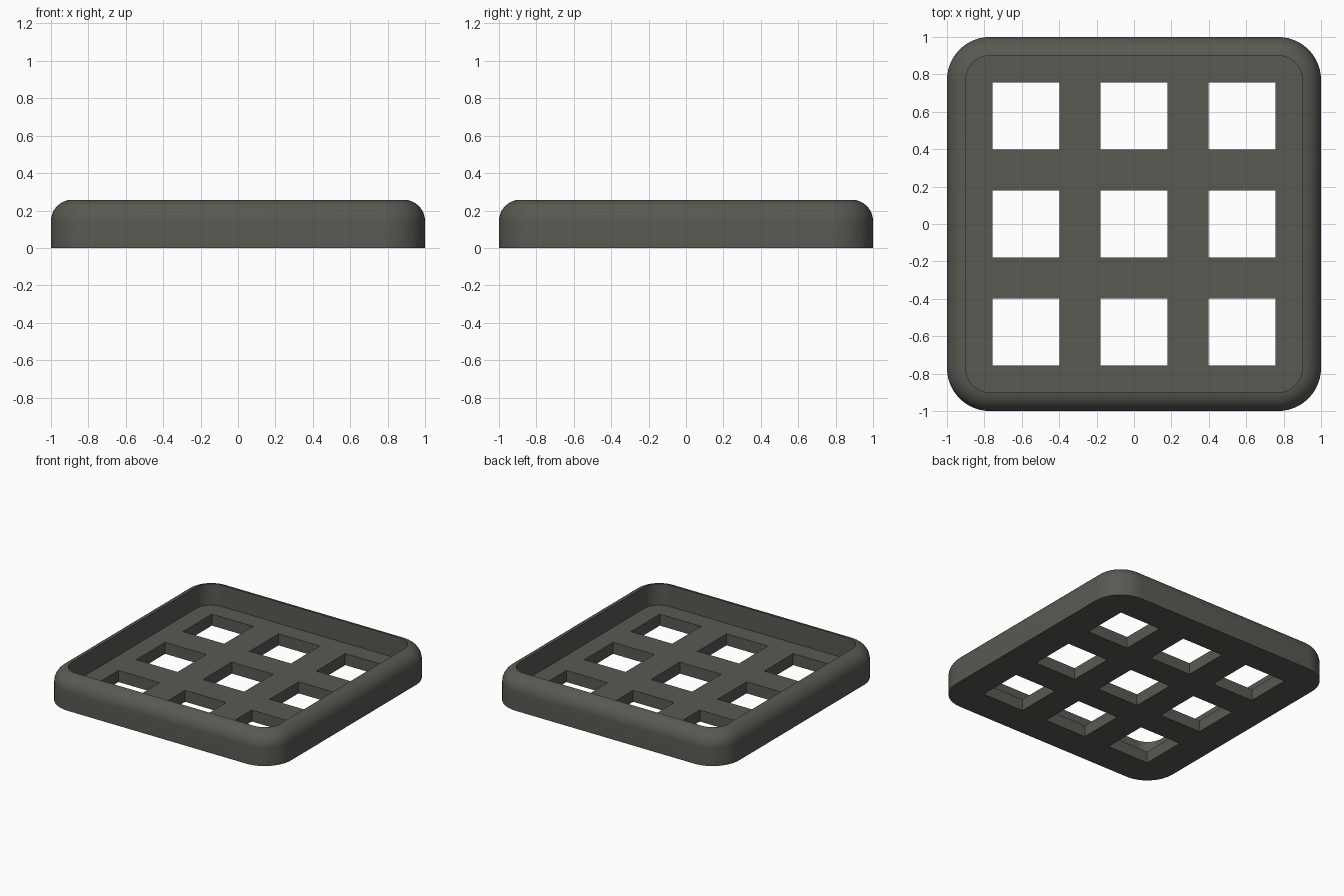
import bpy, bmesh, math

if "Cube" in bpy.data.objects:
    bpy.data.objects.remove(bpy.data.objects["Cube"])

HEIGHT, FLOOR = 0.258, 0.09
CORNER, FILLET, WALL = 0.23, 0.115, 0.10
HOLE, PITCH = 0.357, 0.577

mat = bpy.data.materials.new("dark warm grey")
mat.diffuse_color = (0.1, 0.1, 0.087, 1)
mat.use_nodes = True
mat.node_tree.nodes["Principled BSDF"].inputs["Base Color"].default_value = mat.diffuse_color


def add_object(name, bm):
    bmesh.ops.recalc_face_normals(bm, faces=bm.faces)
    mesh = bpy.data.meshes.new(name)
    bm.to_mesh(mesh)
    bm.free()
    obj = bpy.data.objects.new(name, mesh)
    bpy.context.collection.objects.link(obj)
    mesh.materials.append(mat)
    return obj


def ring(bm, inset, z, steps=12):
    """Rounded square loop, moved inward by inset."""
    r, c = CORNER - inset, 1 - CORNER
    verts = []
    for q in range(4):
        mid = math.radians(45 + 90 * q)
        cx, cy = math.copysign(c, math.cos(mid)), math.copysign(c, math.sin(mid))
        for i in range(steps + 1):
            a = math.pi / 2 * (q + i / steps)
            verts.append(bm.verts.new((cx + r * math.cos(a), cy + r * math.sin(a), z)))
    return verts


# Tray: outer wall, rounded rim, inner wall and floor
profile = [(0, 0)]
end = math.acos((FILLET - WALL) / FILLET)
for i in range(13):
    a = end * i / 12
    profile.append((FILLET * (1 - math.cos(a)), HEIGHT - FILLET + FILLET * math.sin(a)))
profile[-1] = (WALL, profile[-1][1])
profile.append((WALL, FLOOR))

bm = bmesh.new()
rings = [ring(bm, d, z) for d, z in profile]
for lo, hi in zip(rings, rings[1:]):
    n = len(lo)
    for i in range(n):
        j = (i + 1) % n
        bm.faces.new((lo[i], lo[j], hi[j], hi[i]))
bm.faces.new(rings[0])
bm.faces.new(rings[-1])
tray = add_object("tray", bm)

# Cutter: three by three grid of square holes
bm = bmesh.new()
for ix in (-1, 0, 1):
    for iy in (-1, 0, 1):
        box = bmesh.ops.create_cube(bm, size=1)["verts"]
        bmesh.ops.scale(bm, vec=(HOLE, HOLE, 0.3), verts=box)
        bmesh.ops.translate(bm, vec=(ix * PITCH, iy * PITCH, 0.05), verts=box)
cutter = add_object("hole_cutter", bm)

# Cut the holes and smooth the rounded surfaces
mod = tray.modifiers.new("holes", 'BOOLEAN')
mod.operation, mod.solver, mod.object = 'DIFFERENCE', 'EXACT', cutter
bpy.context.view_layer.objects.active = tray
bpy.ops.object.select_all(action='DESELECT')
tray.select_set(True)
bpy.ops.object.modifier_apply(modifier=mod.name)
bpy.data.objects.remove(cutter)
bpy.ops.object.shade_smooth_by_angle(angle=math.radians(30))
